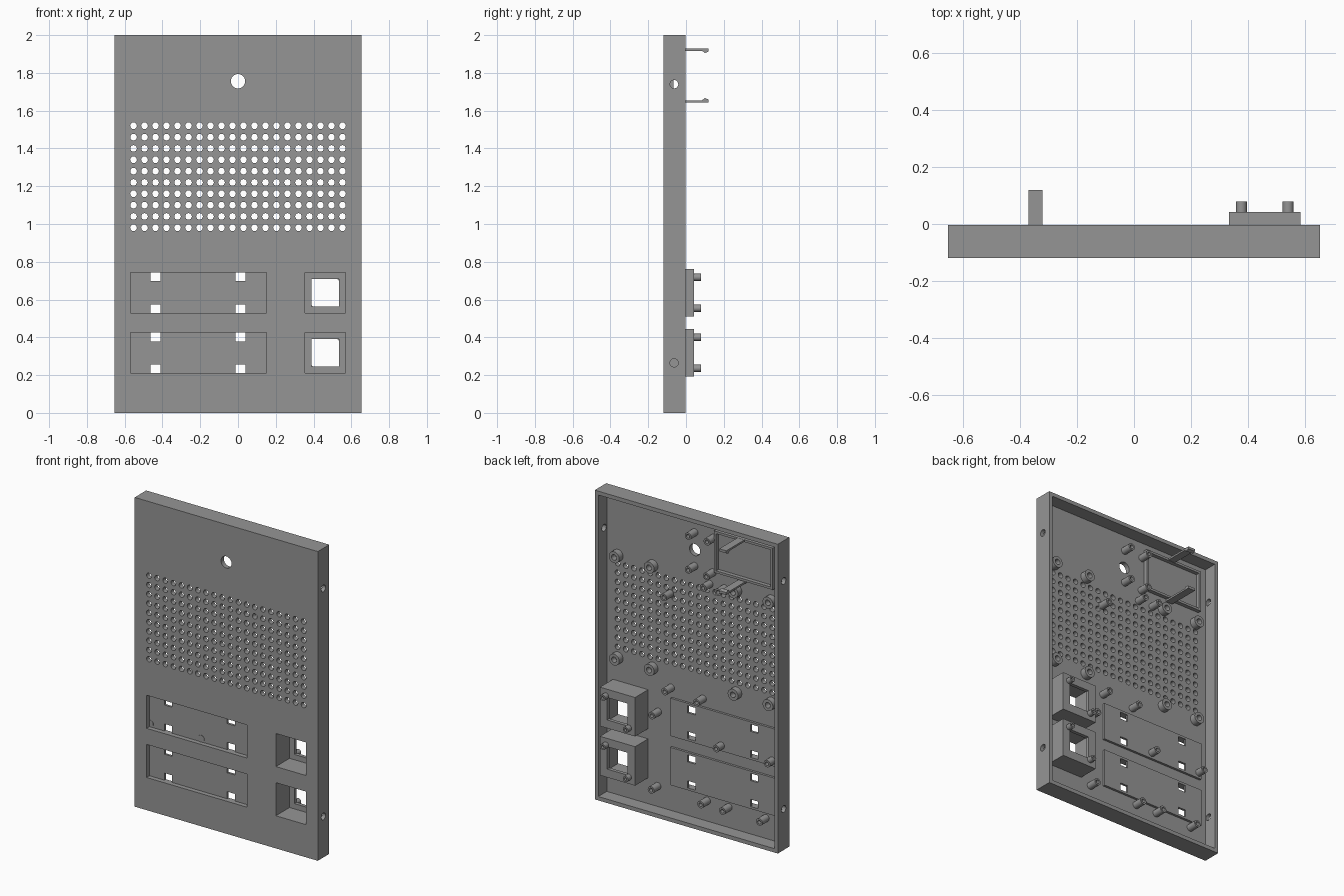
import bpy, bmesh, math
from mathutils import Matrix, Vector

if "Cube" in bpy.data.objects:
    bpy.data.objects.remove(bpy.data.objects["Cube"], do_unlink=True)

grey = bpy.data.materials.new("plain_grey")
grey.use_nodes = True
grey.diffuse_color = (0.3, 0.3, 0.3, 1)
grey.node_tree.nodes["Principled BSDF"].inputs["Base Color"].default_value = (0.3, 0.3, 0.3, 1)

FRONT, INNER, BACK = -0.12, -0.09, -0.003   # depth of face, plate back, rim
HALF_W, WALL = 0.655, 0.025


def finish(name, bm):
    bmesh.ops.recalc_face_normals(bm, faces=bm.faces)
    mesh = bpy.data.meshes.new(name)
    bm.to_mesh(mesh)
    bm.free()
    mesh.materials.append(grey)
    obj = bpy.data.objects.new(name, mesh)
    bpy.context.collection.objects.link(obj)
    return obj


def boxes(name, spans):
    """One object made of boxes given as ((x0, x1), (y0, y1), (z0, z1))."""
    bm = bmesh.new()
    for span in spans:
        centre = Vector([(a + b) / 2 for a, b in span])
        size = [b - a for a, b in span]
        bmesh.ops.create_cube(bm, size=1, matrix=Matrix.Translation(centre) @ Matrix.Diagonal((*size, 1)))
    return finish(name, bm)


def rods(name, centres, radius, length, axis, sides=16):
    bm = bmesh.new()
    for c in centres:
        turn = Matrix.Rotation(math.pi / 2, 4, axis)
        bmesh.ops.create_cone(bm, cap_ends=True, segments=sides, radius1=radius, radius2=radius,
                              depth=length, matrix=Matrix.Translation(c) @ turn)
    return finish(name, bm)


def tubes(name, points, outer, inner, y0, y1, sides=20):
    """Hollow screw posts pointing backward, with blind holes."""
    bm = bmesh.new()
    for x, z in points:
        rings = []
        for r, y in ((outer, y0), (outer, y1), (inner, y1), (inner, y0 + 0.005)):
            rings.append([bm.verts.new((x + r * math.cos(i * math.tau / sides), y,
                                        z + r * math.sin(i * math.tau / sides))) for i in range(sides)])
        for a, b in zip(rings, rings[1:]):
            for i in range(sides):
                j = (i + 1) % sides
                bm.faces.new((a[i], a[j], b[j], b[i]))
        bm.faces.new(rings[0])
        bm.faces.new(rings[-1])
    obj = finish(name, bm)
    smooth(obj)
    return obj


def smooth(obj):
    bpy.ops.object.select_all(action='DESELECT')
    obj.select_set(True)
    bpy.context.view_layer.objects.active = obj
    bpy.ops.object.shade_smooth_by_angle(angle=math.radians(35))


def cut(target, cutter):
    cutter.hide_render = True
    mod = target.modifiers.new("cut", 'BOOLEAN')
    mod.operation, mod.solver, mod.object = 'DIFFERENCE', 'EXACT', cutter
    bpy.context.view_layer.objects.active = target
    bpy.ops.object.modifier_apply(modifier=mod.name)
    bpy.data.objects.remove(cutter, do_unlink=True)


def around(c, half):
    return (c - half, c + half)


# Shell: open-backed tray
ROWS = (0.318, 0.636)
LABEL_X, WELL_X = (-0.57, 0.15), 0.462
through = (FRONT - 0.05, 0.1)
shell = boxes("panel_shell", [((-HALF_W, HALF_W), (FRONT, BACK), (0, 2))])
cut(shell, boxes("hollow", [(around(0, HALF_W - WALL), (INNER, 0.1), (WALL, 2 - WALL))]))

# Openings for labels and button wells
openings = []
for z in ROWS:
    openings.append((LABEL_X, through, around(z, 0.107)))
    openings.append((around(WELL_X, 0.107), through, around(z, 0.107)))
cut(shell, boxes("openings", openings))

# Speaker grille, sensor hole and side screw holes
grille = [(-0.553 + 1.106 * i / 19, INNER, 0.98 + 0.06 * j) for i in range(20) for j in range(10)]
cut(shell, rods("grille_holes", grille, 0.0175, 0.12, 'X'))
cut(shell, rods("sensor_hole", [(0, INNER, 1.756)], 0.038, 0.12, 'X', 32))
cut(shell, rods("side_holes", [(s * HALF_W, -0.063, z) for s in (-1, 1) for z in (0.265, 1.74)],
                0.022, 0.15, 'Y', 24))
smooth(shell)

# Label backs with four clip slots each
for n, z in zip(("lower", "upper"), ROWS):
    back = boxes(n + "_label_back", [((-0.585, 0.165), (INNER, -0.075), around(z, 0.122))])
    slots = [(around(x, 0.027), through, around(z + s * 0.084, 0.023))
             for x in (-0.437, 0.013) for s in (-1, 1)]
    cut(back, boxes("slots", slots))

# Button wells with two small pegs each
for n, z in zip(("lower", "upper"), ROWS):
    well = boxes(n + "_button_well", [(around(0.46, 0.126), (INNER - 0.01, 0.043), around(z, 0.126))])
    cut(well, boxes("well_opening", [(around(WELL_X, 0.107), (-0.2, 0.02), around(z, 0.107))]))
    cut(well, boxes("well_hole", [(around(WELL_X, 0.0725), (-0.2, 0.1), around(z, 0.0725))]))
    tubes(n + "_well_pegs", [(0.542, z + 0.082), (0.378, z - 0.082)], 0.019, 0.009, 0.04, 0.079)

# Speaker bosses
tubes("speaker_bosses", [(x, z) for x in (-0.55, -0.3, 0.3, 0.55) for z in (0.913, 1.575)],
      0.037, 0.018, INNER - 0.002, -0.05)

# Thin circuit board posts
posts = [(0, 1.87), (-0.135, 1.87), (0, 1.652), (-0.13, 1.645), (-0.108, 1.565), (-0.214, 1.565),
         (0.175, 1.428), (0.168, 0.82), (-0.06, 0.81), (0.26, 0.64), (-0.2, 0.55), (-0.565, 0.55)]
posts += [(x, 0.158) for x in (0.265, -0.09, -0.245, -0.51)]
tubes("board_posts", posts, 0.023, 0.012, INNER - 0.002, -0.02)

# Display frame
frame = boxes("display_frame", [((-0.575, -0.155), (INNER - 0.002, -0.065), (1.66, 1.93))])
cut(frame, boxes("frame_window", [((-0.56, -0.17), (INNER, 0), (1.675, 1.915))]))

# Snap hooks: barbed side profile extruded across the width
profile = [(INNER - 0.002, 0), (0.12, 0), (0.12, -0.016), (0.1, -0.024), (0.085, -0.012), (INNER - 0.002, -0.012)]
for name, z, s in (("upper_hook", 1.929, 1), ("lower_hook", 1.643, -1)):
    bm = bmesh.new()
    side = bm.faces.new([bm.verts.new((-0.372, y, z + s * d)) for y, d in profile])
    ext = bmesh.ops.extrude_face_region(bm, geom=[side])
    bmesh.ops.translate(bm, vec=(0.05, 0, 0), verts=[g for g in ext["geom"] if isinstance(g, bmesh.types.BMVert)])
    finish(name, bm)
